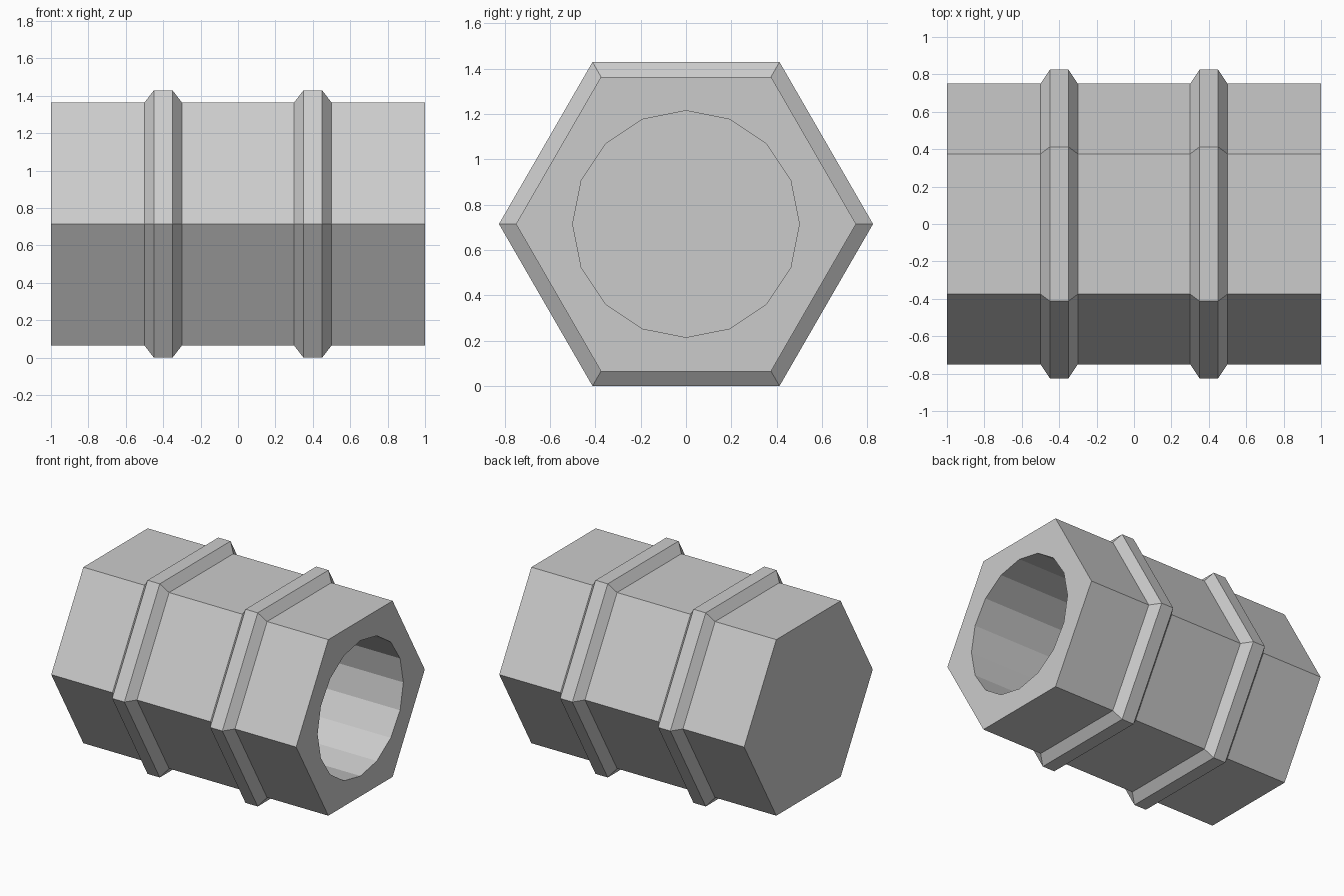
import bpy, bmesh, math

if "Cube" in bpy.data.objects:
    bpy.data.objects.remove(bpy.data.objects["Cube"])

R_BODY, R_BAND = 0.75, 0.825
CZ = R_BAND * math.sin(math.pi / 3)   # flats of the bands rest on z = 0


def lathe_x(name, profile, sides):
    """Closed solid: sweep (x, radius) points around the X axis."""
    bm = bmesh.new()
    rings = []
    for x, r in profile:
        rings.append([bm.verts.new((x, r * math.cos(2 * math.pi * i / sides),
                                    CZ + r * math.sin(2 * math.pi * i / sides)))
                      for i in range(sides)])
    for a, b in zip(rings, rings[1:]):
        for i in range(sides):
            j = (i + 1) % sides
            bm.faces.new((a[i], a[j], b[j], b[i]))
    bm.faces.new(rings[0])
    bm.faces.new(rings[-1])
    bmesh.ops.recalc_face_normals(bm, faces=bm.faces)
    mesh = bpy.data.meshes.new(name)
    bm.to_mesh(mesh)
    bm.free()
    obj = bpy.data.objects.new(name, mesh)
    bpy.context.collection.objects.link(obj)
    return obj


def band(x):
    """Profile of one raised chamfered band centred on x."""
    return [(x - 0.1, R_BODY), (x - 0.05, R_BAND), (x + 0.05, R_BAND), (x + 0.1, R_BODY)]


# Hexagonal barrel with two raised bands
barrel = lathe_x("hex_barrel", [(-1, R_BODY)] + band(-0.4) + band(0.4) + [(1, R_BODY)], 6)

# Round blind bore, open at the +X end
bore = lathe_x("bore_cutter", [(-0.75, 0.5), (1.2, 0.5)], 16)
cut = barrel.modifiers.new("bore", 'BOOLEAN')
cut.operation = 'DIFFERENCE'
cut.solver = 'EXACT'
cut.object = bore

# Apply the cut and drop the cutter
bpy.context.view_layer.objects.active = barrel
barrel.select_set(True)
bpy.ops.object.modifier_apply(modifier=cut.name)
bpy.data.objects.remove(bore)
